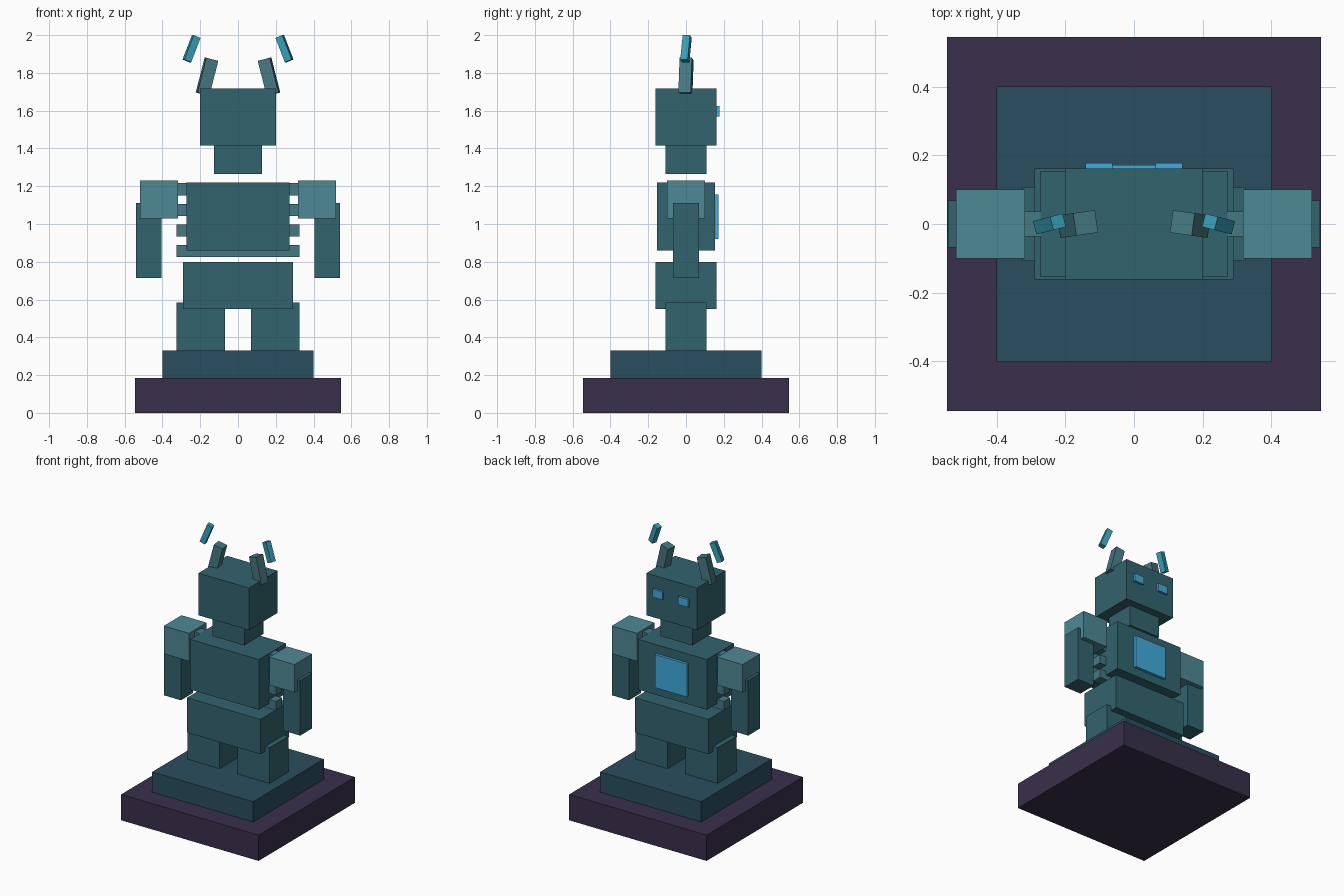
import bpy
from mathutils import Matrix, Vector

if "Cube" in bpy.data.objects:
    bpy.data.objects.remove(bpy.data.objects["Cube"])


def material(name, r, g, b):
    m = bpy.data.materials.new(name)
    m.diffuse_color = (r ** 2.2, g ** 2.2, b ** 2.2, 1)
    m.use_nodes = True
    m.node_tree.nodes["Principled BSDF"].inputs["Base Color"].default_value = m.diffuse_color
    return m


STONE = material("dark_plum", 0.23, 0.20, 0.30)
PLINTH = material("deep_teal", 0.18, 0.31, 0.37)
BODY = material("teal", 0.21, 0.39, 0.43)
PALE = material("pale_teal", 0.31, 0.53, 0.58)
HORN = material("grey_teal", 0.28, 0.47, 0.51)
TIP = material("cyan", 0.22, 0.62, 0.71)
GLOW = material("glow_blue", 0.26, 0.67, 0.87)


def box(name, x, y, z, mat):
    """Axis-aligned box from (min, max) ranges."""
    lo, hi = Vector((x[0], y[0], z[0])), Vector((x[1], y[1], z[1]))
    bpy.ops.mesh.primitive_cube_add(size=1)
    ob = bpy.context.object
    ob.name = name
    ob.data.transform(Matrix.Diagonal((*(hi - lo), 1)))
    ob.location = (lo + hi) / 2
    ob.data.materials.append(mat)
    return ob


def block(name, hx, hy, z, mat):
    return box(name, (-hx, hx), (-hy, hy), z, mat)


def pair(name, x, y, z, mat):
    for side, s in (("right", 1), ("left", -1)):
        box(f"{name}_{side}", sorted((s * x[0], s * x[1])), y, z, mat)


def leaning_pair(name, x, z, width, length, tilt, turn, mat):
    """Mirrored bars leaning towards the centre."""
    for side, s in (("right", 1), ("left", -1)):
        ob = block(f"{name}_{side}", width / 2, width / 2, (-length / 2, length / 2), mat)
        ob.location = (s * x, 0, z)
        ob.rotation_euler = (0, -s * tilt, -s * turn)


# stepped base
block("base_slab", 0.545, 0.545, (0, 0.185), STONE)
block("plinth", 0.4, 0.4, (0.185, 0.33), PLINTH)

# body
pair("leg", (0.07, 0.325), (-0.108, 0.108), (0.33, 0.585), BODY)
block("hips", 0.29, 0.162, (0.55, 0.80), BODY)
block("torso", 0.272, 0.153, (0.86, 1.22), BODY)
block("neck", 0.126, 0.108, (1.265, 1.415), BODY)
block("head", 0.2, 0.162, (1.415, 1.717), BODY)

# rib bars running through the torso
for i in range(4):
    z = 0.857 + i * 0.109
    block(f"rib_{i + 1}", 0.325, 0.036, (z - 0.032, z + 0.032), HORN)

# arms
pair("shoulder", (0.318, 0.518), (-0.1, 0.1), (1.03, 1.23), PALE)
pair("arm", (0.405, 0.541), (-0.068, 0.068), (0.715, 1.11), BODY)

# glowing panel and eyes on the +y side
box("chest_panel", (-0.127, 0.127), (0.14, 0.172), (0.92, 1.157), GLOW)
pair("eye", (0.063, 0.141), (0.15, 0.178), (1.568, 1.624), GLOW)

# horns and floating tips
leaning_pair("horn", 0.164, 1.78, 0.066, 0.19, 0.25, 0.14, HORN)
leaning_pair("horn_tip", 0.246, 1.928, 0.04, 0.139, 0.38, 0.25, TIP)
